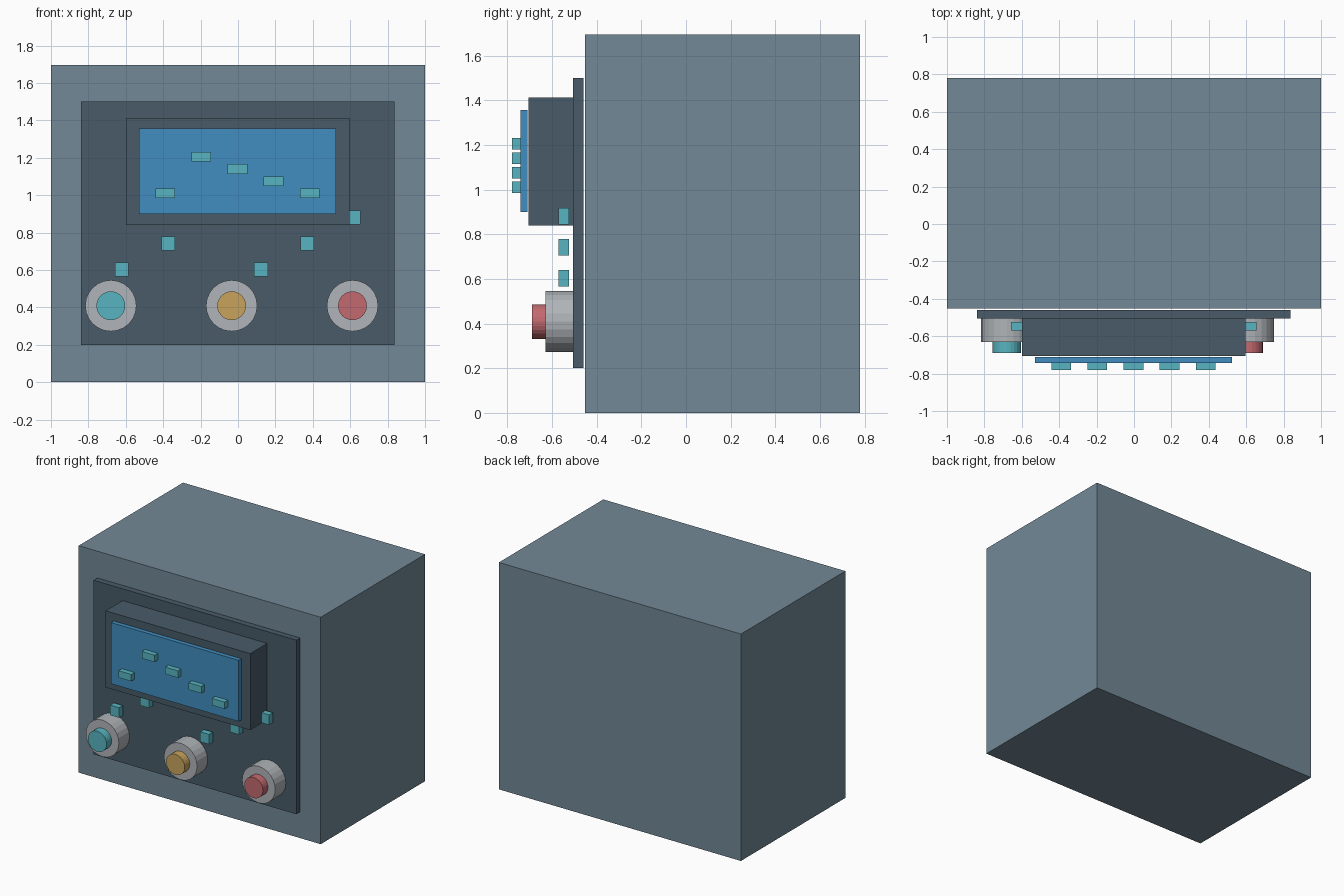
import bpy
from math import radians

cube = bpy.data.objects.get("Cube")
if cube:
    bpy.data.objects.remove(cube, do_unlink=True)


def material(name, hex_code):
    # sRGB hex to linear colour
    srgb = [int(hex_code[i:i + 2], 16) / 255 for i in (0, 2, 4)]
    colour = [c / 12.92 if c <= 0.04045 else ((c + 0.055) / 1.055) ** 2.4 for c in srgb] + [1]
    mat = bpy.data.materials.new(name)
    mat.use_nodes = True
    mat.diffuse_color = colour
    mat.node_tree.nodes["Principled BSDF"].inputs["Base Color"].default_value = colour
    return mat


case_grey = material("blue_grey", "728896")
dark_grey = material("dark_slate", "485B68")
blue = material("screen_blue", "418DC0")
teal = material("teal", "58B4C1")
silver = material("silver", "B0B4B8")
amber = material("amber", "C8A45C")
red = material("red", "C46A70")


def box(name, mat, x, y, z):
    # Box spanning the given (low, high) ranges
    spans = (x, y, z)
    bpy.ops.mesh.primitive_cube_add(size=1, location=[(a + b) / 2 for a, b in spans])
    obj = bpy.context.object
    obj.name = name
    obj.scale = [b - a for a, b in spans]
    bpy.ops.object.transform_apply(location=False, rotation=False, scale=True)
    obj.data.materials.append(mat)


def block(name, mat, x, z, width, height, y):
    box(name, mat, (x - width / 2, x + width / 2), y, (z - height / 2, z + height / 2))


def disc(name, mat, x, z, radius, y):
    bpy.ops.mesh.primitive_cylinder_add(
        vertices=24, radius=radius, depth=y[1] - y[0],
        location=(x, (y[0] + y[1]) / 2, z), rotation=(radians(90), 0, 0))
    obj = bpy.context.object
    obj.name = name
    obj.data.materials.append(mat)


# Cabinet, control panel and raised screen
box("cabinet", case_grey, (-1, 1), (-0.452, 0.78), (0, 1.695))
box("control_panel", dark_grey, (-0.84, 0.836), (-0.505, -0.46), (0.2, 1.5))
box("screen_housing", dark_grey, (-0.6, 0.595), (-0.705, -0.505), (0.84, 1.412))
box("screen", blue, (-0.53, 0.525), (-0.742, -0.71), (0.9, 1.357))

# Trace segments on the screen
for i, step in enumerate((0, 3, 2, 1, 0)):
    block(f"trace_segment_{i + 1}", teal, -0.389 + 0.193 * i, 1.01 + 0.065 * step,
          0.105, 0.052, (-0.78, -0.742))

# Small buttons climbing in two runs of three
for i in range(6):
    block(f"button_{i + 1}", teal, -0.621 + 0.248 * i, 0.603 + 0.139 * (i % 3),
          0.073, 0.075, (-0.57, -0.525))

# Knobs with coloured caps
for i, cap in enumerate((teal, amber, red)):
    x = -0.68 + 0.646 * i
    disc(f"knob_{i + 1}", silver, x, 0.409, 0.137, (-0.63, -0.505))
    disc(f"knob_cap_{i + 1}", cap, x, 0.409, 0.077, (-0.69, -0.63))
